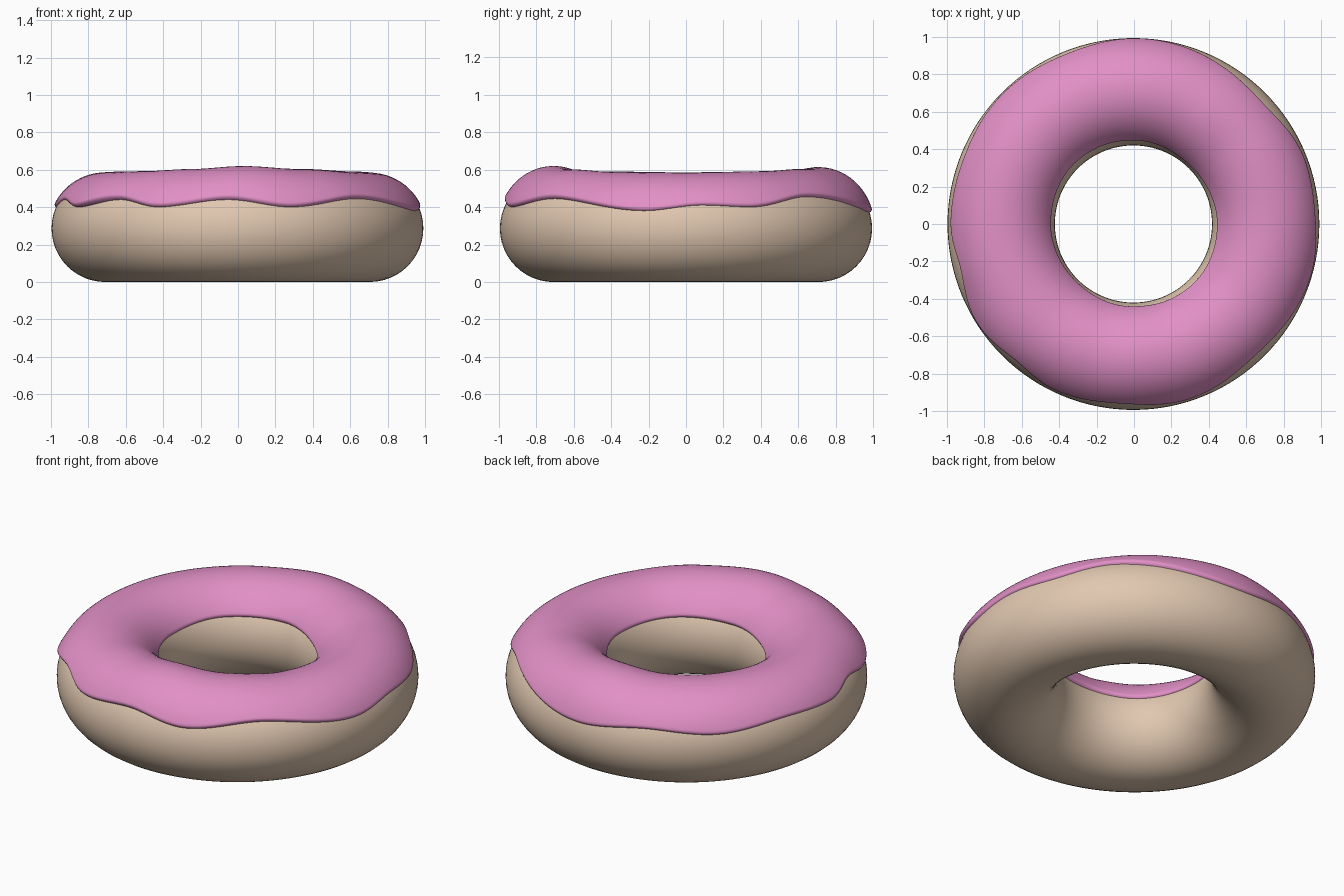
import bpy, bmesh, math

if "Cube" in bpy.data.objects:
    bpy.data.objects.remove(bpy.data.objects["Cube"])

R, r, ZC = 0.707, 0.287, 0.287     # ring radius, tube radius, centre height
CX = -0.003


def material(name, rgb):
    m = bpy.data.materials.new(name)
    m.diffuse_color = (*rgb, 1)
    m.use_nodes = True
    m.node_tree.nodes["Principled BSDF"].inputs["Base Color"].default_value = m.diffuse_color
    return m


def wave(keys):
    """Smooth periodic curve through (degrees, value) pairs."""
    keys = sorted((a % 360, v) for a, v in keys)
    n = len(keys)

    def f(deg):
        deg %= 360
        i = max([k for k in range(n) if keys[k][0] <= deg], default=-1)
        a0, v1 = keys[i]
        a1, v2 = keys[(i + 1) % n]
        span = (a1 - a0) % 360
        t = ((deg - a0) % 360) / span
        s = t * t * (3 - 2 * t)
        return v1 + (v2 - v1) * s
    return f


# dough ring
bpy.ops.mesh.primitive_torus_add(location=(CX, 0, ZC), major_radius=R, minor_radius=r,
                                 major_segments=128, minor_segments=48)
dough = bpy.context.object
dough.name = "dough_ring"
dough.data.materials.append(material("baked tan", (0.75, 0.575, 0.435)))
bpy.ops.object.shade_smooth()

# icing: height of the drips, and thickness, around the ring
outer_z = wave([(-13, .38), (5, .41), (21, .40), (43, .455), (88, .37), (112, .405),
                (135, .38), (160, .41), (180, .40), (194, .44), (209, .40), (229, .44),
                (244, .40), (267, .44), (287, .40), (312, .445)])
inner_z = wave([(0, .42), (45, .40), (90, .43), (135, .43), (180, .41),
                (225, .395), (270, .42), (315, .43)])
top_thick = wave([(0, .010), (35, .018), (60, .03), (88, .040), (115, .022), (140, .018),
                  (180, .012), (225, .018), (250, .03), (272, .046), (300, .028), (330, .012)])
out_thick = wave([(0, .014), (48, .018), (80, .014), (115, .015), (180, .014), (198, .014),
                  (219, .040), (240, .018), (270, .014), (320, .024)])

N, M = 160, 40
bm = bmesh.new()
rows = []
for i in range(N):
    deg = 360 * i / N
    phi = math.radians(deg)
    a = math.asin((outer_z(deg) - ZC) / r)
    b = math.pi - math.asin((inner_z(deg) - ZC) / r)
    row = []
    for j in range(M + 1):
        u = j / M
        # more points near the two edges, where the rim is rounded
        s = 0.5 - 0.5 * math.cos(math.pi * u)
        t = a + (b - a) * s
        side = out_thick(deg) if t < math.pi / 2 else 0.014
        k = max(0, math.sin(t)) ** 2
        th = side + (top_thick(deg) - side) * k
        edge = min(s, 1 - s) / 0.025
        rim = math.sqrt(max(0, 1 - (1 - min(1, edge)) ** 2))
        rad = r - 0.006 + (th + 0.006) * rim
        x = R + rad * math.cos(t)
        row.append(bm.verts.new((CX + x * math.cos(phi), x * math.sin(phi),
                                 ZC + rad * math.sin(t))))
    rows.append(row)
for i in range(N):
    p, q = rows[i], rows[(i + 1) % N]
    for j in range(M):
        bm.faces.new((p[j], q[j], q[j + 1], p[j + 1])).smooth = True
bmesh.ops.recalc_face_normals(bm, faces=bm.faces)
# make sure the icing faces outwards (up on top)
if sum(f.normal.z * f.calc_area() for f in bm.faces) < 0:
    bmesh.ops.reverse_faces(bm, faces=bm.faces)
mesh = bpy.data.meshes.new("icing")
bm.to_mesh(mesh)
bm.free()
mesh.materials.append(material("pink icing", (0.76, 0.28, 0.57)))
icing = bpy.data.objects.new("icing", mesh)
bpy.context.collection.objects.link(icing)
